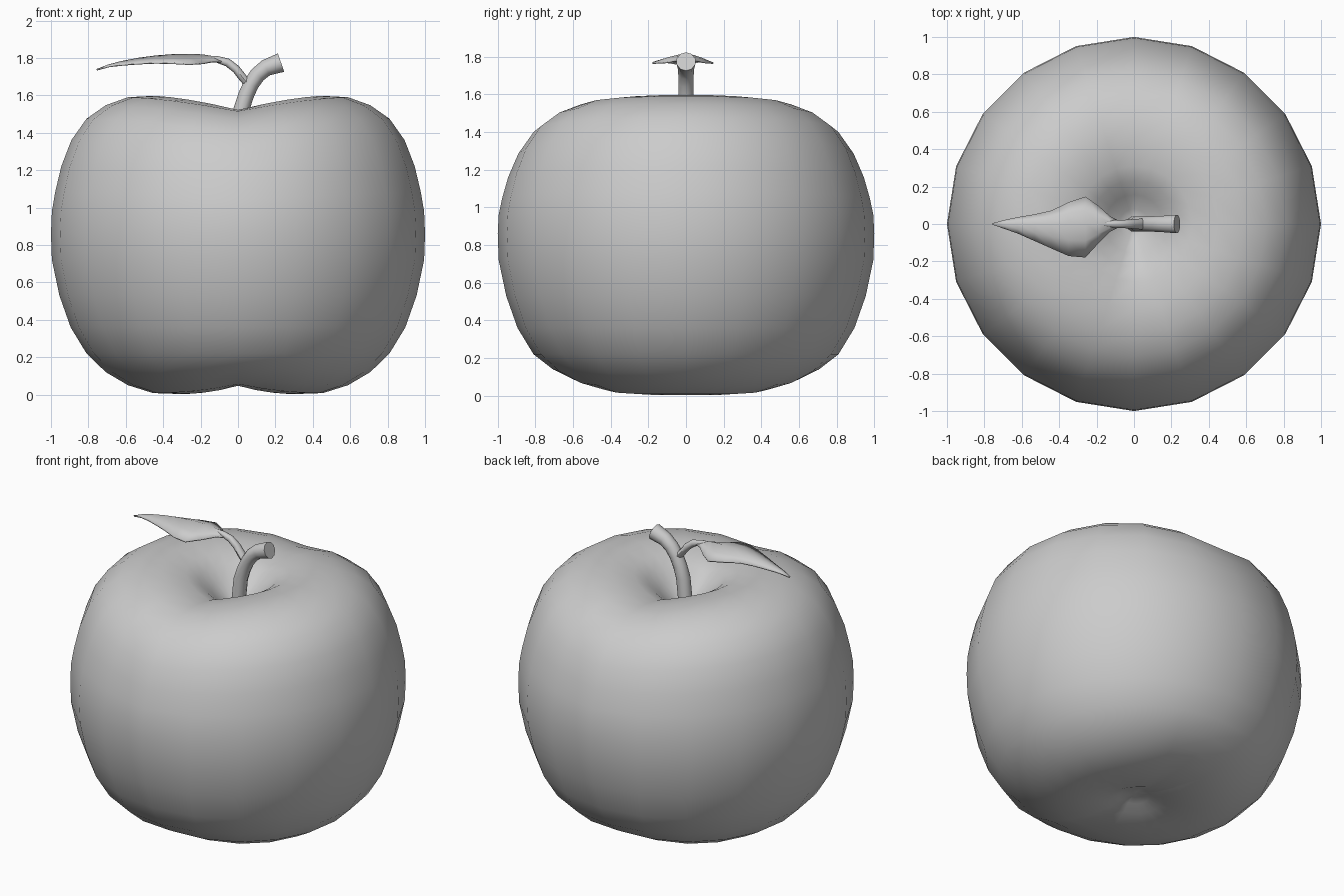
import bpy, bmesh, math
from mathutils import Vector

if "Cube" in bpy.data.objects:
    bpy.data.objects.remove(bpy.data.objects["Cube"])


def finish(name, bm, angle=None):
    bmesh.ops.recalc_face_normals(bm, faces=bm.faces[:])
    me = bpy.data.meshes.new(name)
    bm.to_mesh(me)
    bm.free()
    ob = bpy.data.objects.new(name, me)
    bpy.context.collection.objects.link(ob)
    bpy.ops.object.select_all(action='DESELECT')
    ob.select_set(True)
    bpy.context.view_layer.objects.active = ob
    if angle is None:
        bpy.ops.object.shade_smooth()
    else:
        bpy.ops.object.shade_smooth_by_angle(angle=math.radians(angle))
    return ob


def bridge(bm, a, b):
    n = len(a)
    for i in range(n):
        bm.faces.new((a[i], a[(i + 1) % n], b[(i + 1) % n], b[i]))


# Apple body: profile spun in 20 sides, sagging between its left and right lobes
PROFILE = [(.04, .065), (.09, .055), (.16, .025), (.31, .003), (.454, .008), (.588, .05),
           (.707, .12), (.81, .22), (.895, .36), (.955, .53), (.995, .72), (1.0, .86),
           (.995, .98), (.978, 1.08), (.945, 1.22), (.891, 1.36), (.81, 1.475),
           (.707, 1.547), (.588, 1.59), (.454, 1.597), (.31, 1.57), (.23, 1.525),
           (.156, 1.455), (.08, 1.39), (.04, 1.37)]
SIDES = 20


def body_point(r, z, a):
    side = 1 - abs(math.cos(a))
    inner = min(1, r / .35)
    if z > .86:
        w = 1 if r < .7 else min(1, (z - .86) / .45)
        z -= .075 * w * inner * side ** 1.5
    elif z < .2:
        w = 1 if r < .4 else 1 - z / .2
        z += .05 * w * inner * side ** 2
    return (r * math.cos(a), r * math.sin(a), z)


bm = bmesh.new()
rings = [[bm.verts.new(body_point(r, z, math.tau * i / SIDES)) for i in range(SIDES)]
         for r, z in PROFILE]
for a, b in zip(rings, rings[1:]):
    bridge(bm, a, b)
for ring, z in ((rings[0], .07), (rings[-1], 1.365)):
    c = bm.verts.new((0, 0, z))
    for i in range(SIDES):
        bm.faces.new((ring[i], ring[(i + 1) % SIDES], c))
finish("apple_body", bm)


# Bent tubes lying in the x-z plane: (x, z, radius across x-z, radius in y)
def tube(name, path, sides):
    bm = bmesh.new()
    rings = []
    for k, (x, z, rn, ry) in enumerate(path):
        p, q = path[max(k - 1, 0)], path[min(k + 1, len(path) - 1)]
        t = Vector((q[0] - p[0], 0, q[1] - p[1])).normalized()
        n = Vector((t.z, 0, -t.x))
        rings.append([bm.verts.new(Vector((x, 0, z))
                      + n * rn * math.cos(math.tau * i / sides)
                      + Vector((0, ry * math.sin(math.tau * i / sides), 0)))
                      for i in range(sides)])
    for a, b in zip(rings, rings[1:]):
        bridge(bm, a, b)
    bm.faces.new(rings[0])
    bm.faces.new(rings[-1])
    return finish(name, bm, 50)


tube("stem", [(0, 1.34, .043, .043), (.02, 1.53, .043, .043), (.043, 1.6, .042, .042),
              (.07, 1.66, .042, .042), (.105, 1.71, .043, .043), (.15, 1.747, .045, .045),
              (.23, 1.775, .052, .052)], 10)
tube("leaf_stalk", [(.06, 1.655, .022, .03), (.025, 1.695, .022, .028), (-.01, 1.74, .022, .025),
                    (-.055, 1.775, .022, .022), (-.11, 1.792, .018, .02),
                    (-.17, 1.803, .01, .012)], 8)

# Leaf: drooping blade along a midrib: (x, midrib z, back width, front width, droop)
LEAF = [(-.09, 1.79, .02, .02, .012), (-.13, 1.805, .04, .04, .025),
        (-.19, 1.815, .095, .1, .045), (-.26, 1.818, .145, .178, .052),
        (-.35, 1.816, .115, .17, .045), (-.44, 1.809, .07, .13, .036),
        (-.53, 1.797, .05, .09, .028), (-.62, 1.78, .035, .05, .018),
        (-.69, 1.762, .02, .025, .008), (-.755, 1.737, .003, .003, .001)]
bm = bmesh.new()
rows = []
for x, z, back, front, droop in LEAF:
    rows.append([bm.verts.new((x, s * (back if s > 0 else front), z - droop * abs(s) ** 1.2))
                 for s in (-1, -.5, 0, .5, 1)])
for a, b in zip(rows, rows[1:]):
    for i in range(4):
        bm.faces.new((a[i], a[i + 1], b[i + 1], b[i]))
leaf = finish("leaf", bm, 50)
mod = leaf.modifiers.new("thickness", 'SOLIDIFY')
mod.thickness = .008
mod.offset = 0
